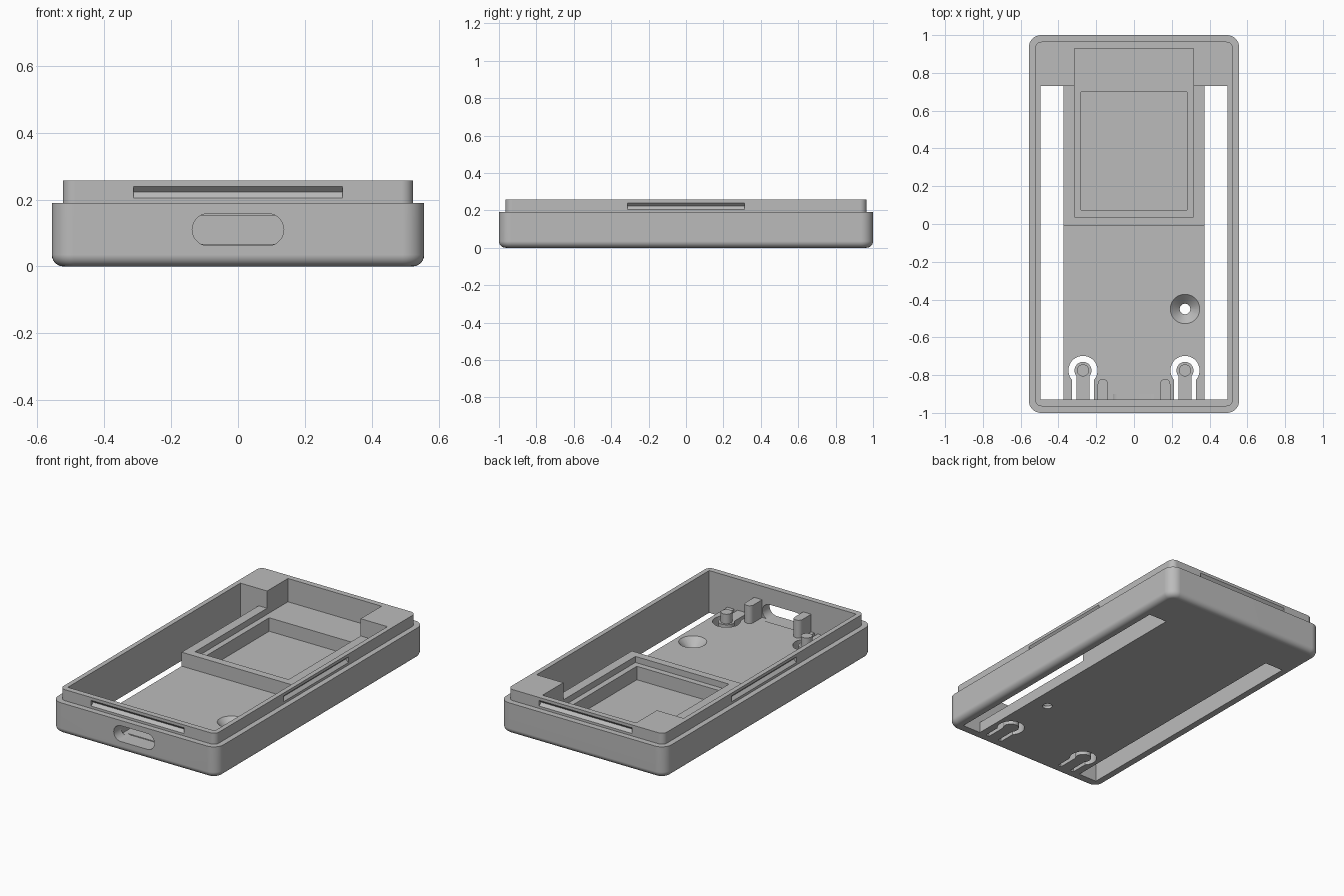
import bpy, bmesh
from math import sin, cos, asin, pi, radians

if "Cube" in bpy.data.objects:
    bpy.data.objects.remove(bpy.data.objects["Cube"])

grey = bpy.data.materials.new("matte grey")
grey.use_nodes = True
grey.diffuse_color = (0.5, 0.5, 0.5, 1)
grey.node_tree.nodes["Principled BSDF"].inputs["Base Color"].default_value = (0.5, 0.5, 0.5, 1)


def loft(name, rings):
    """Closed solid skinned through rings with equal point counts."""
    bm = bmesh.new()
    loops = [[bm.verts.new(p) for p in ring] for ring in rings]
    n = len(loops[0])
    for a, b in zip(loops, loops[1:]):
        for i in range(n):
            j = (i + 1) % n
            bm.faces.new((a[i], a[j], b[j], b[i]))
    bm.faces.new(loops[0][::-1])
    bm.faces.new(loops[-1])
    bmesh.ops.recalc_face_normals(bm, faces=bm.faces)
    mesh = bpy.data.meshes.new(name)
    bm.to_mesh(mesh)
    bm.free()
    mesh.materials.append(grey)
    obj = bpy.data.objects.new(name, mesh)
    bpy.context.collection.objects.link(obj)
    return obj


def prism(name, outline, z0, z1):
    return loft(name, [[(x, y, z) for x, y in outline] for z in (z0, z1)])


def box(name, x0, x1, y0, y1, z0, z1):
    return prism(name, [(x0, y0), (x1, y0), (x1, y1), (x0, y1)], z0, z1)


def arc(cx, cy, r, start, end, steps):
    angles = [start + (end - start) * i / steps for i in range(steps + 1)]
    return [(cx + r * cos(a), cy + r * sin(a)) for a in angles]


def circle(cx, cy, r, steps=32):
    return arc(cx, cy, r, 0, 2 * pi, steps)[:-1]


def rounded(hx, hy, r):
    pts = []
    for k, (sx, sy) in enumerate([(1, 1), (-1, 1), (-1, -1), (1, -1)]):
        pts += arc(sx * (hx - r), sy * (hy - r), r, k * pi / 2, (k + 1) * pi / 2, 8)
    return pts


def keyhole(cx, cy, r, w, y_end):
    neck = asin(w / r)
    head = arc(cx, cy, r, -pi / 2 + neck, 1.5 * pi - neck, 28)
    return head + [(cx - w, y_end), (cx + w, y_end)]


def combine(target, tool, operation="DIFFERENCE"):
    mod = target.modifiers.new(operation.lower(), "BOOLEAN")
    mod.operation = operation
    mod.solver = "EXACT"
    mod.object = tool
    bpy.context.view_layer.objects.active = target
    bpy.ops.object.modifier_apply(modifier=mod.name)
    bpy.data.objects.remove(tool)


FLOOR, RIM, LEDGE, WELL = 0.067, 0.152, 0.115, 0.033
TOP, FRONT, BACK = 0.257, -0.93, 0.73
BELOW, ABOVE = -0.1, 0.4

# Outer shell with a rounded bottom edge, plus the stepped lip
fillet = 0.035
rings = []
for i in range(7):
    a = i / 6 * pi / 2
    d = fillet * (1 - sin(a))
    rings.append([(x, y, fillet * (1 - cos(a)))
                  for x, y in rounded(0.557 - d, 1 - d, 0.065 - d)])
rings.append([(x, y, 0.19) for x, y in rounded(0.557, 1, 0.065)])
case = loft("case_shell", rings)
combine(case, prism("lip", rounded(0.524, 0.965, 0.035), 0.1, TOP), "UNION")

# Interior: front bay, space over the platform, stepped display pocket
combine(case, box("cut", -0.43, 0.43, FRONT, -0.01, FLOOR, ABOVE))
combine(case, box("cut", -0.43, 0.43, -0.05, BACK, RIM, ABOVE))
combine(case, box("cut", -0.315, 0.315, 0.037, 0.93, LEDGE, ABOVE))
combine(case, box("cut", -0.28, 0.28, 0.073, 0.70, WELL, ABOVE))

# Long side openings and the round-ended snap cutouts
for s in (-1, 1):
    xs = sorted((s * 0.372, s * 0.495))
    combine(case, box("cut", *xs, FRONT, BACK, BELOW, ABOVE))
    combine(case, prism("cut", keyhole(s * 0.27, -0.775, 0.077, 0.057, FRONT), BELOW, 0.1))

# Countersunk screw hole
levels = [(0.028, BELOW), (0.028, 0.017), (0.078, FLOOR), (0.078, 0.1)]
combine(case, loft("cut", [[(x, y, z) for x, y in circle(0.27, -0.45, r)] for r, z in levels]))

# Port opening in the front wall
port = arc(0.089, 0.11, 0.048, -pi / 2, pi / 2, 14) + arc(-0.089, 0.11, 0.048, pi / 2, 1.5 * pi, 14)
combine(case, loft("cut", [[(x, y, z) for x, z in port] for y in (-1.1, -0.9)]))

# V-shaped snap grooves on all four sides of the lip
for s in (-1, 1):
    for along_y, face in ((True, 0.524), (False, 0.965)):
        vee = [(face - 0.0175, 0.222), (face + 0.01, 0.1945), (face + 0.01, 0.2495)]
        combine(case, loft("cut", [[(s * d, t, z) if along_y else (t, s * d, z) for d, z in vee]
                                   for t in (-0.313, 0.313)]))

# Spring tabs with locating pins, and round-nosed stop blocks
parts = [case]
for s, side in ((1, "left"), (-1, "right")):
    parts.append(prism(side + "_spring_tab", keyhole(s * 0.27, -0.775, 0.045, 0.034, -0.94), 0, FLOOR))
    parts.append(prism(side + "_locating_pin", circle(s * 0.27, -0.775, 0.032), 0.05, 0.125))
    nose = arc(s * 0.165, -0.847, 0.027, 0, pi, 14)
    stop = nose + [(s * 0.165 - 0.027, -0.94), (s * 0.165 + 0.027, -0.94)]
    parts.append(prism(side + "_stop_block", stop, 0.05, 0.175))

# Smooth rounded surfaces, keeping crisp edges
for obj in parts:
    bpy.ops.object.select_all(action="DESELECT")
    obj.select_set(True)
    bpy.context.view_layer.objects.active = obj
    bpy.ops.object.shade_smooth_by_angle(angle=radians(30))
    weighted = obj.modifiers.new("even_normals", "WEIGHTED_NORMAL")
    weighted.keep_sharp = True
